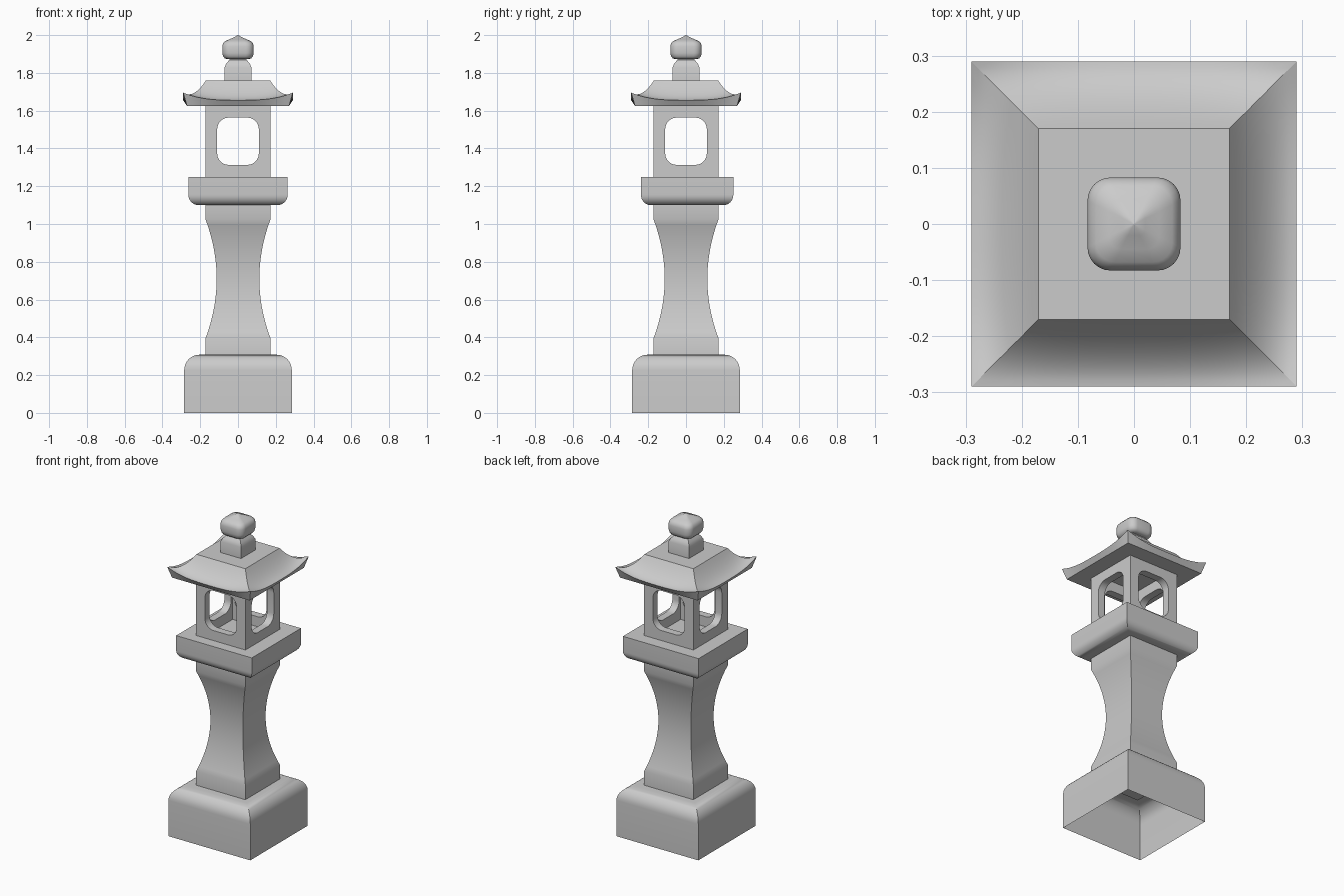
import bpy, bmesh
from math import sin, cos, pi, radians

cube = bpy.data.objects.get("Cube")
if cube:
    bpy.data.objects.remove(cube, do_unlink=True)

stone = bpy.data.materials.new("grey_stone")
stone.use_nodes = True
GREY = (0.6, 0.6, 0.6, 1)
stone.diffuse_color = GREY
stone.node_tree.nodes["Principled BSDF"].inputs["Base Color"].default_value = GREY


def finish(name, bm, angle=30):
    bmesh.ops.recalc_face_normals(bm, faces=bm.faces)
    mesh = bpy.data.meshes.new(name)
    bm.to_mesh(mesh)
    bm.free()
    mesh.materials.append(stone)
    obj = bpy.data.objects.new(name, mesh)
    bpy.context.collection.objects.link(obj)
    bpy.ops.object.select_all(action='DESELECT')
    obj.select_set(True)
    bpy.context.view_layer.objects.active = obj
    bpy.ops.object.shade_smooth_by_angle(angle=radians(angle))
    return obj


def rounded_rect(w, h, r, steps):
    """Outline of a rounded rectangle, one list of points per corner."""
    corners = []
    for k, (sx, sy) in enumerate([(1, 1), (-1, 1), (-1, -1), (1, -1)]):
        arc = [(k + i / steps) * pi / 2 for i in range(steps + 1)]
        corners.append([(sx * (w - r) + r * cos(a), sy * (h - r) + r * sin(a)) for a in arc])
    return corners


def subdivided_square(n):
    side = [(2 * i / n - 1, -1) for i in range(n)]
    return side + [(-y, x) for x, y in side] + [(-x, -y) for x, y in side] + [(y, -x) for x, y in side]


SQUARE = subdivided_square(1)


def loft(name, profile, outline=SQUARE, bottom=True, depth=1, lift=None, angle=30):
    """Stack scaled copies of an outline along a (half width, height) profile."""
    bm = bmesh.new()
    rings = []
    for r, z in profile:
        rings.append([bm.verts.new((x * r, y * r * depth, z + (lift(x, y, r) if lift else 0)))
                      for x, y in outline])
    n = len(outline)
    for a, b in zip(rings, rings[1:]):
        for i in range(n):
            j = (i + 1) % n
            bm.faces.new((a[i], a[j], b[j], b[i]))
    if bottom:
        bm.faces.new(rings[0][::-1])
    bm.faces.new(rings[-1])
    return finish(name, bm, angle)


def quarter(r, z, radius, height, steps=8):
    """Rounded shoulder that starts at half width r and height z."""
    arc = [i / steps * pi / 2 for i in range(steps + 1)]
    return [(r - radius * (1 - cos(a)), z + height * sin(a)) for a in arc]


# Plinth, open underneath
loft("base", [(0.285, 0)] + quarter(0.285, 0.225, 0.08, 0.083), bottom=False)

# Waisted pillar with straight ends
waist = [0.395 + 0.63 * i / 20 for i in range(21)]
loft("pillar", [(0.172, 0.3)] + [(0.113 + 0.059 * ((z - 0.71) / 0.315) ** 2, z) for z in waist]
     + [(0.172, 1.105)])

# Platform with a rounded underside
platform = loft("platform", quarter(0.263, 1.155, 0.055, -0.055)[::-1] + [(0.263, 1.25)], depth=0.93)
platform.location.y = 0.006

# Lantern box: four mitred walls with rounded windows
OUT, IN, Z0, Z1 = 0.172, 0.125, 1.25, 1.626
MID = (Z0 + Z1) / 2
bm = bmesh.new()
for turn in range(4):
    def place(x, y, z):
        for _ in range(turn):
            x, y = -y, x
        return bm.verts.new((x, y, z))

    window = rounded_rect(0.11, 0.125, 0.06, 8)
    loops = []
    for d in (OUT, IN):
        frame = [place(sx * d, -d, z) for sx, z in [(1, Z1), (-1, Z1), (-1, Z0), (1, Z0)]]
        arcs = [[place(x, -d, z + MID) for x, z in arc] for arc in window]
        for k in range(4):
            m = (k + 1) % 4
            bm.faces.new([frame[k]] + arcs[k])
            bm.faces.new((frame[k], arcs[k][-1], arcs[m][0], frame[m]))
        loops.append(sum(arcs, []))
    front, back = loops
    for i in range(len(front)):
        j = (i + 1) % len(front)
        bm.faces.new((front[i], front[j], back[j], back[i]))
bmesh.ops.remove_doubles(bm, verts=bm.verts, dist=0.0005)
finish("lantern_box", bm)


# Roof with concave slopes and upturned corners
def corner_lift(x, y, r):
    return 0.04 * min(abs(x), abs(y)) ** 3 * max(0, (r - 0.17) / 0.12) ** 2


slope = [(0.29 - 0.12 * t, 1.655 + 0.105 * t ** 1.8) for t in [i / 10 for i in range(11)]]
roof = loft("roof", slope, subdivided_square(16), bottom=False, lift=corner_lift)
for edge in roof.data.edges:
    ends = [roof.data.vertices[v].co for v in edge.vertices]
    if all(abs(abs(c.x) - abs(c.y)) < 0.0001 for c in ends):
        edge.use_edge_sharp = True

# Slanted eave band and flat soffit
loft("eaves", [(0.27, 1.625), (0.29, 1.655)], subdivided_square(16),
     lift=lambda x, y, r: corner_lift(x, y, r) if r > 0.28 else 0).data.polygons[-1].use_smooth = False
eaves = bpy.data.objects["eaves"]
bm = bmesh.new()
bm.from_mesh(eaves.data)
bm.faces.ensure_lookup_table()
bmesh.ops.delete(bm, geom=[bm.faces[-1]], context='FACES_ONLY')
bm.to_mesh(eaves.data)
bm.free()

# Neck and rounded finial
loft("neck", [(0.071, 1.755), (0.071, 1.83), (0.062, 1.85), (0.046, 1.868), (0.046, 1.885)])
soft_square = sum(rounded_rect(1, 1, 0.5, 6), [])
loft("finial", [(0.058, 1.873), (0.07, 1.877), (0.079, 1.888), (0.083, 1.905), (0.083, 1.94),
                (0.079, 1.956), (0.068, 1.968), (0.045, 1.978), (0.02, 1.989), (0.001, 2.0)],
     soft_square, angle=50)
